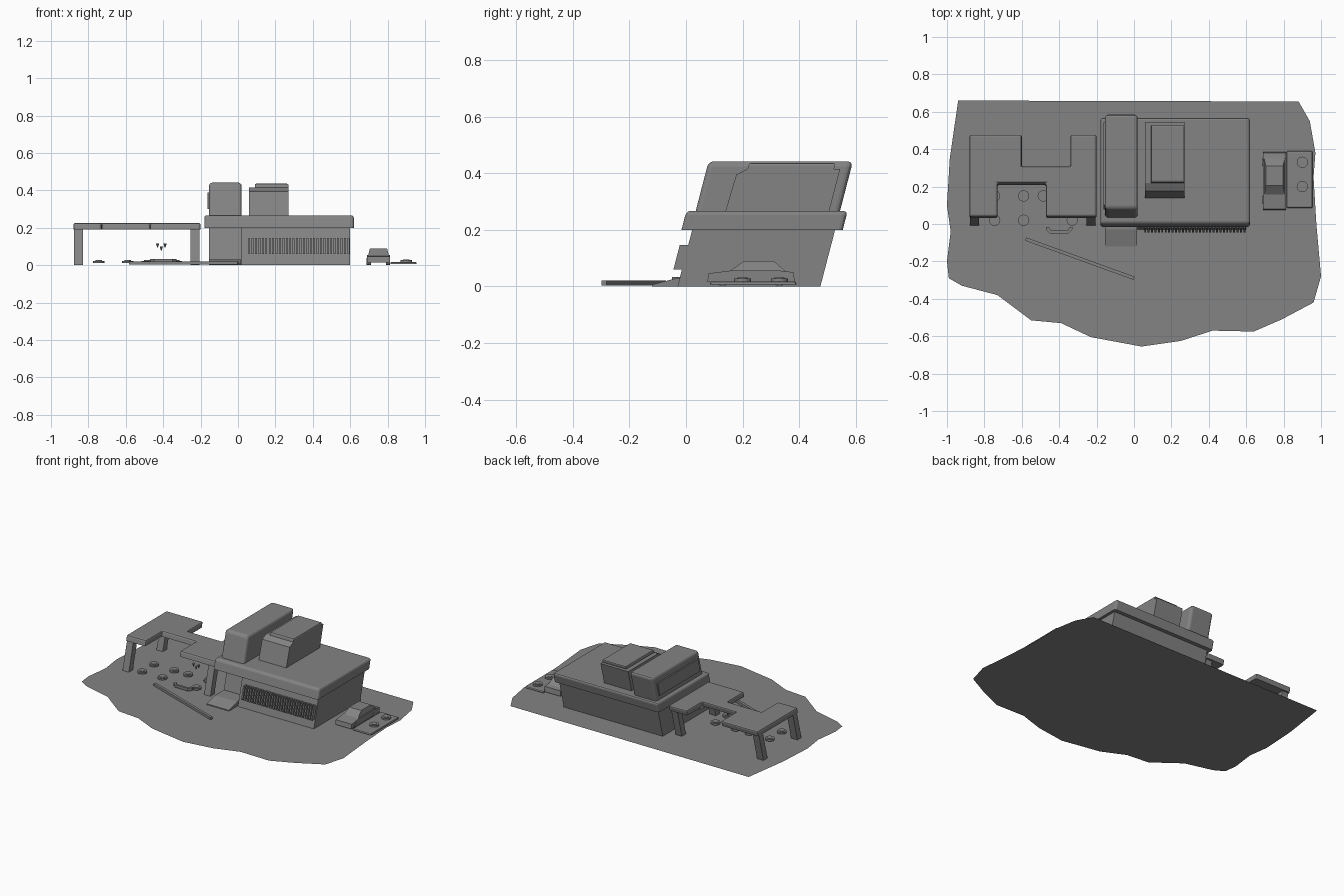
import bpy, bmesh, math
from mathutils import Vector

cube = bpy.data.objects.get("Cube")
if cube:
    bpy.data.objects.remove(cube, do_unlink=True)

grey = bpy.data.materials.new("plain_grey")
grey.use_nodes = True
COLOUR = (0.23, 0.23, 0.23, 1)
grey.diffuse_color = COLOUR
grey.node_tree.nodes["Principled BSDF"].inputs["Base Color"].default_value = COLOUR
LEAN = 0.26  # everything leans backwards as it rises


def finish(name, bm, lean=LEAN):
    bmesh.ops.recalc_face_normals(bm, faces=bm.faces)
    for v in bm.verts:
        v.co.y += lean * v.co.z
    mesh = bpy.data.meshes.new(name)
    bm.to_mesh(mesh)
    bm.free()
    mesh.materials.append(grey)
    ob = bpy.data.objects.new(name, mesh)
    bpy.context.collection.objects.link(ob)
    return ob


def add_prism(bm, outline, z0, z1):
    low = [bm.verts.new((x, y, z0)) for x, y in outline]
    face = bm.faces.new(low)
    top = bmesh.ops.extrude_face_region(bm, geom=[face])["geom"]
    for v in top:
        if isinstance(v, bmesh.types.BMVert):
            v.co.z = z1


def rect(x0, x1, y0, y1):
    return [(x0, y0), (x1, y0), (x1, y1), (x0, y1)]


def prism(name, outline, z0, z1, bevel=0, segments=3, corners=True, lean=LEAN):
    bm = bmesh.new()
    add_prism(bm, outline, z0, z1)
    if bevel:
        edges = [e for e in bm.edges if all(v.co.z > z1 - 1e-5 for v in e.verts)
                 or (corners and abs(e.verts[0].co.z - e.verts[1].co.z) > 1e-5)]
        bmesh.ops.bevel(bm, geom=edges, offset=bevel, segments=segments,
                        profile=0.5, affect='EDGES')
    return finish(name, bm, lean)


def side_profile(name, profile, x0, x1, lean=0):
    # outline in y and z, extruded along x
    bm = bmesh.new()
    add_prism(bm, profile, x0, x1)
    for v in bm.verts:
        v.co = Vector((v.co.z, v.co.x, v.co.y))
    return finish(name, bm, lean)


def disc(name, x, y, z0):
    bm = bmesh.new()
    for radius, low, high in ((0.03, 0, 0.012), (0.018, 0.012, 0.015)):
        add_prism(bm, [(x + radius * math.cos(math.tau * i / 20),
                        y + radius * math.sin(math.tau * i / 20)) for i in range(20)],
                  z0 + low, z0 + high)
    return finish(name, bm, 0)


# Ground with a ragged edge
ground = [(-0.94, 0.66), (0.88, 0.655), (0.94, 0.55), (0.97, 0.38), (0.96, 0.25),
          (0.975, 0), (1, -0.28), (0.96, -0.42), (0.79, -0.51), (0.64, -0.575),
          (0.42, -0.57), (0.25, -0.625), (0.04, -0.655), (-0.23, -0.605),
          (-0.39, -0.53), (-0.55, -0.515), (-0.73, -0.38), (-0.92, -0.33),
          (-0.99, -0.29), (-1, -0.2), (-0.98, -0.04), (-1, 0.1), (-0.985, 0.35)]
bm = bmesh.new()
bm.faces.new([bm.verts.new((x, y, 0)) for x, y in reversed(ground)])
bm.normal_update()
for f in bm.faces:
    if f.normal.z < 0:
        f.normal_flip()
mesh = bpy.data.meshes.new("ground")
bm.to_mesh(mesh)
bm.free()
mesh.materials.append(grey)
bpy.context.collection.objects.link(bpy.data.objects.new("ground", mesh))

# Main building with a recessed entrance, roof slab and ramp
prism("building_walls", [(-0.155, 0.06), (0.02, 0.06), (0.02, -0.03), (0.6, -0.03),
                         (0.6, 0.475), (-0.155, 0.475)], 0, 0.2)
prism("roof_slab", rect(-0.18, 0.62, -0.068, 0.502), 0.2, 0.267, 0.015)
side_profile("entrance_ramp", [(-0.12, 0), (0.08, 0), (0.08, 0.03), (-0.03, 0.03), (-0.12, 0.006)],
             -0.155, 0.015)

# Slatted grille on the front wall
bm = bmesh.new()
SLATS = 30
for i in range(SLATS):
    x = 0.06 + i * 0.53 / (SLATS - 1)
    add_prism(bm, rect(x - 0.005, x + 0.005, -0.06, -0.025), 0.06, 0.146)
finish("front_grille", bm)

# Rooftop tower with a raised side panel
prism("roof_tower", rect(-0.155, 0.02, -0.035, 0.475), 0.26, 0.442, 0.018)
prism("tower_side_panel", rect(-0.164, -0.15, 0.0, 0.44), 0.3, 0.39)

# Second rooftop block with chamfered front and raised top panel
side_profile("roof_block", [(0.07, 0.26), (0.437, 0.26), (0.437, 0.415), (0.11, 0.415), (0.075, 0.395)],
             0.06, 0.27, LEAN)
prism("roof_block_panel", rect(0.09, 0.27, 0.11, 0.415), 0.41, 0.436, 0.008, 2, False)

# Canopy with notches front and back, on four legs
prism("canopy", [(-0.88, -0.018), (-0.73, -0.018), (-0.73, 0.16), (-0.47, 0.16),
                 (-0.47, -0.018), (-0.2, -0.018), (-0.2, 0.42), (-0.34, 0.42),
                 (-0.34, 0.25), (-0.6, 0.25), (-0.6, 0.42), (-0.88, 0.42)],
      0.19, 0.226, 0.01, 2)
for x, side in ((-0.852, "right"), (-0.23, "left")):
    for y, end in ((0.015, "front"), (0.385, "back")):
        prism(f"canopy_leg_{end}_{side}", rect(x - 0.024, x + 0.024, y - 0.022, y + 0.022), 0, 0.195)

# Round stools and trays
for i, (x, y) in enumerate([(-0.745, 0.15), (-0.745, 0.02), (-0.59, 0.15), (-0.59, 0.02),
                            (-0.485, 0.15), (-0.33, 0.15), (-0.33, 0.02)]):
    disc(f"stool_{i + 1}", x, y, 0.012)
prism("seat_tray", [(-0.47, -0.03), (-0.45, -0.05), (-0.35, -0.05), (-0.33, -0.03),
                    (-0.33, -0.015), (-0.345, -0.015), (-0.355, -0.035), (-0.445, -0.035),
                    (-0.455, -0.015), (-0.47, -0.015)], 0.015, 0.033, lean=0)
prism("side_tray", rect(0.815, 0.955, 0.085, 0.39), 0.006, 0.018, 0.008, 2, lean=0)
for i, y in enumerate((0.2, 0.33)):
    disc(f"side_stool_{i + 1}", 0.9, y, 0.016)

# Low kerb laid diagonally in front
start, end = Vector((-0.58, -0.08)), Vector((0, -0.29))
side = (end - start).orthogonal().normalized() * 0.009
prism("diagonal_kerb", [start + side, start - side, end - side, end + side], 0.004, 0.02, lean=0)

# Small hanging lamps
for i, (x, z) in enumerate(((-0.43, 0.105), (-0.41, 0.09), (-0.39, 0.105))):
    bm = bmesh.new()
    bmesh.ops.create_cone(bm, segments=8, radius1=0.002, radius2=0.009, depth=0.022, cap_ends=True)
    bmesh.ops.translate(bm, verts=bm.verts, vec=(x, 0.13, z))
    finish(f"small_lamp_{i + 1}", bm, 0)

# Car: lower body, tapered cabin and wheels
side_profile("car_body", [(0.075, 0.015), (0.385, 0.015), (0.38, 0.05), (0.33, 0.056),
                          (0.16, 0.056), (0.08, 0.046)], 0.69, 0.812)
bm = bmesh.new()
add_prism(bm, rect(0.695, 0.807, 0.15, 0.355), 0.05, 0.09)
for v in bm.verts:
    if v.co.z > 0.08:
        v.co.x += 0.01 if v.co.x < 0.75 else -0.01
        v.co.y += 0.055 if v.co.y < 0.25 else -0.045
finish("car_cabin", bm, 0)
for x, side_name in ((0.7, "right"), (0.802, "left")):
    for y, end_name in ((0.13, "front"), (0.33, "back")):
        ring = [(y + 0.02 * math.cos(math.tau * i / 12), 0.02 + 0.02 * math.sin(math.tau * i / 12))
                for i in range(12)]
        side_profile(f"car_wheel_{end_name}_{side_name}", ring, x - 0.012, x + 0.012)
